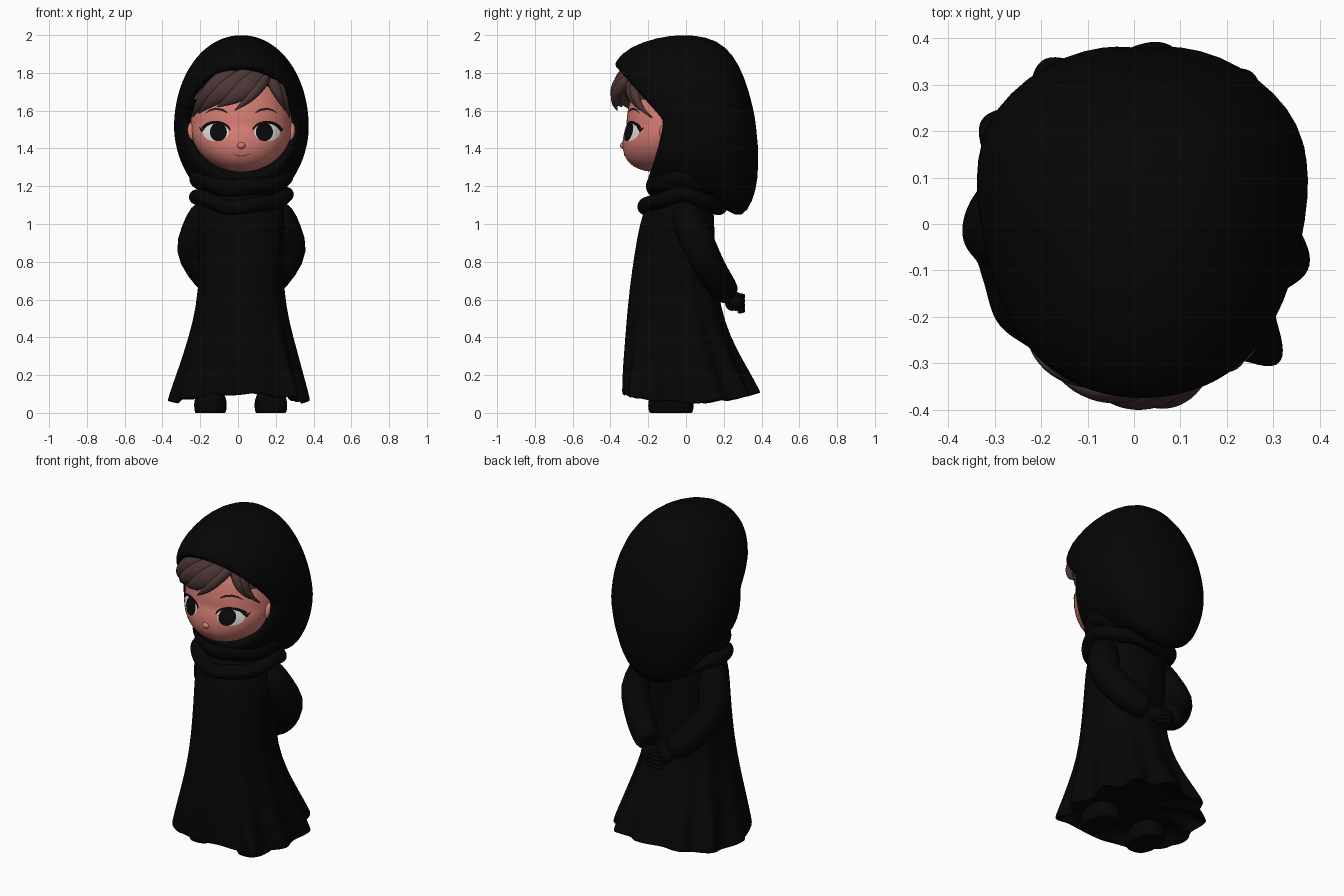
import bpy, bmesh, math
from mathutils import Vector

if "Cube" in bpy.data.objects:
    bpy.data.objects.remove(bpy.data.objects["Cube"])

CX = 0.018  # the figure leans very slightly to +x


def material(name, r, g, b):
    m = bpy.data.materials.new(name)
    m.diffuse_color = (r, g, b, 1)
    m.use_nodes = True
    m.node_tree.nodes["Principled BSDF"].inputs["Base Color"].default_value = m.diffuse_color
    return m


CLOTH = material("black cloth", 0.0018, 0.0018, 0.0018)
SKIN = material("skin", 0.66, 0.20, 0.17)
HAIR = material("brown hair", 0.072, 0.038, 0.036)
WHITE = material("eye white", 0.75, 0.72, 0.70)
PUPIL = material("eye black", 0.003, 0.003, 0.003)
BROW = material("dark brown", 0.02, 0.009, 0.008)
LIP = material("lip red", 0.28, 0.05, 0.04)


def finish(name, bm, mat, sub=0, front=False):
    bmesh.ops.recalc_face_normals(bm, faces=bm.faces[:])
    if front:  # open plates must face forward
        bm.normal_update()
        if sum(f.normal.y * f.calc_area() for f in bm.faces) > 0:
            bmesh.ops.reverse_faces(bm, faces=bm.faces[:])
    me = bpy.data.meshes.new(name)
    bm.to_mesh(me)
    bm.free()
    for p in me.polygons:
        p.use_smooth = True
    me.materials.append(mat)
    ob = bpy.data.objects.new(name, me)
    bpy.context.collection.objects.link(ob)
    if sub:
        ob.modifiers.new("smooth", "SUBSURF").levels = sub
        ob.modifiers["smooth"].render_levels = sub


def loft(name, rings, mat, closed=False, wrap=True, caps=True, sub=0, front=False):
    """Skin a list of point rings; closed joins last ring to first."""
    bm = bmesh.new()
    vs = [[bm.verts.new(p) for p in r] for r in rings]
    n, k = len(vs), len(vs[0])
    for i in range(n if closed else n - 1):
        for j in range(k if wrap else k - 1):
            a, b, j2 = vs[i], vs[(i + 1) % n], (j + 1) % k
            bm.faces.new((a[j], a[j2], b[j2], b[j]))
    if caps and not closed and wrap:
        for r in (vs[0], vs[-1]):
            c = bm.verts.new(sum((v.co for v in r), Vector()) / k)
            for j in range(k):
                bm.faces.new((r[j], r[(j + 1) % k], c))
    finish(name, bm, mat, sub, front)


def tube(name, path, radii, mat, ref=(0, 1, 0), closed=False, seg=14, sub=1):
    """Tube along a path; radii are (across, along ref) pairs."""
    P = [Vector(p) for p in path]
    n, rings = len(P), []
    for i, p in enumerate(P):
        t = P[(i + 1) % n] - P[i - 1] if closed else P[min(i + 1, n - 1)] - P[max(i - 1, 0)]
        t.normalize()
        side = t.cross(Vector(ref)).normalized()
        nor = side.cross(t)
        ra, rb = radii[i]
        rings.append([p + side * ra * math.cos(q) + nor * rb * math.sin(q)
                      for q in (2 * math.pi * j / seg for j in range(seg))])
    loft(name, rings, mat, closed=closed, sub=sub)


def ellipsoid(name, c, r, mat, shape=None, u=40, v=24):
    bm = bmesh.new()
    bmesh.ops.create_uvsphere(bm, u_segments=u, v_segments=v, radius=1)
    for w in bm.verts:
        w.co = shape(w.co) if shape else Vector([c[i] + r[i] * w.co[i] for i in range(3)])
    finish(name, bm, mat)


def spow(v, p):
    return math.copysign(abs(v) ** p, v)


# Robe: (z, half width, front y, back y, fold depth), starting inside the hem
robe = [(0.12, 0.25, -0.26, 0.24, 0.0), (0.09, 0.31, -0.30, 0.31, 0.012), (0.058, 0.345, -0.325, 0.36, 0.022),
        (0.05, 0.358, -0.337, 0.375, 0.025), (0.08, 0.355, -0.337, 0.365, 0.024), (0.20, 0.325, -0.335, 0.315, 0.017),
        (0.32, 0.295, -0.327, 0.26, 0.011), (0.48, 0.252, -0.316, 0.20, 0.007), (0.65, 0.225, -0.30, 0.165, 0.004),
        (0.85, 0.222, -0.272, 0.15, 0.002), (1.0, 0.23, -0.245, 0.15, 0.001), (1.09, 0.225, -0.215, 0.145, 0),
        (1.15, 0.18, -0.18, 0.13, 0), (1.25, 0.13, -0.13, 0.11, 0)]
rings = []
for z, rx, yf, yb, d in robe:
    ring = []
    low = max(0, 1 - z / 0.45)
    e = 0.92 - 0.08 * low
    for j in range(110):
        a = 2 * math.pi * j / 110 - math.pi
        c, s = math.cos(a), math.sin(a)
        wave = math.cos(11 * (a - 0.35))
        calm = 0.25 if -2.9 < a < -1.0 else 1  # the front left hangs smoother
        k = 1 + d / 0.36 * calm * wave + 0.14 * low * math.exp(-((a + 0.83) / 0.16) ** 2)
        ring.append((CX * min(1, 0.3 + z / 0.5) + rx * k * spow(c, e),
                     (yf + yb) / 2 + (yb - yf) / 2 * k * spow(s, e),
                     z + low * (0.05 * s * s + 0.008 * wave)))
    rings.append(ring)
loft("robe", rings, CLOTH, sub=1)

# Scarf: two rolled rings around the neck
for name, rx, ry, yc, z0, dip, rr in (("scarf_lower", 0.235, 0.195, -0.02, 1.15, 0.06, (0.045, 0.042)),
                                      ("scarf_upper", 0.21, 0.125, -0.02, 1.25, 0.05, (0.07, 0.065))):
    path = []
    for j in range(40):
        a = 2 * math.pi * j / 40
        path.append((CX + rx * math.cos(a), yc + ry * math.sin(a),
                     z0 - dip * math.sin(a) ** 2 + 0.008 * math.cos(5 * a)))
    tube(name, path, [rr] * 40, CLOTH, ref=(0, 0, 1), closed=True)

# Hood: (half width, z top, z middle, z bottom, y top, y middle, y bottom), from face opening to back
hood = [(0.24, 1.78, 1.55, 1.30, -0.22, -0.04, -0.10), (0.272, 1.815, 1.55, 1.27, -0.34, -0.10, -0.18),
        (0.29, 1.83, 1.55, 1.255, -0.375, -0.125, -0.20), (0.305, 1.86, 1.55, 1.235, -0.38, -0.115, -0.20),
        (0.335, 1.94, 1.55, 1.20, -0.30, -0.06, -0.17), (0.353, 1.99, 1.53, 1.17, -0.15, 0.02, -0.11),
        (0.36, 2.005, 1.52, 1.15, -0.02, 0.10, 0.0), (0.35, 1.993, 1.49, 1.12, 0.11, 0.18, 0.12),
        (0.317, 1.945, 1.47, 1.07, 0.21, 0.25, 0.22), (0.25, 1.84, 1.45, 1.025, 0.285, 0.315, 0.295),
        (0.17, 1.70, 1.42, 1.12, 0.335, 0.362, 0.355), (0.08, 1.55, 1.40, 1.24, 0.37, 0.384, 0.382)]
rings = []
for w, zt, zm, zb, yt, ym, yb in hood:
    ring = []
    for j in range(48):
        a = 2 * math.pi * j / 48
        c, s = math.cos(a), math.sin(a)
        up = c > 0
        ring.append((CX + w * spow(s, 0.97 if up else 0.8),
                     ym + ((yt if up else yb) - ym) * abs(c) ** (1.0 if up else 1.4),
                     zm + ((zt - zm) if up else (zm - zb)) * c))
    rings.append(ring)
loft("hood", rings, CLOTH, sub=1)

# Arms: sleeves bent behind the back, with clasped gloved hands
for s, tag in ((-1, "left"), (1, "right")):
    path = [(0.15, -0.01, 1.10), (0.20, 0.0, 1.05), (0.23, 0.035, 0.96), (0.272, 0.08, 0.865),
            (0.215, 0.125, 0.765), (0.15, 0.175, 0.69), (0.085, 0.215, 0.635), (0.075, 0.22, 0.63)]
    rad = [0.06, 0.085, 0.092, 0.09, 0.086, 0.08, 0.074, 0.05]
    tube("sleeve_" + tag, [(CX + s * x, y, z) for x, y, z in path], [(r, r) for r in rad], CLOTH, seg=18)
    ellipsoid("hand_" + tag, (CX + s * 0.035, 0.255 + 0.01 * s, 0.59), (0.06, 0.04, 0.05), CLOTH, u=20, v=12)
    for i in range(4):
        z = 0.625 - 0.024 * i
        p = [(CX + s * 0.04, 0.27, z), (CX, 0.305 + 0.008 * s, z - 0.006), (CX - s * 0.04, 0.295, z - 0.015),
             (CX - s * 0.055, 0.275, z - 0.02)]
        tube("finger_%s_%d" % (tag, i + 1), p, [(r, r) for r in (0.012, 0.014, 0.013, 0.008)], CLOTH,
             ref=(0, 0, 1), seg=8)

    # Shoes with flat soles
    x0 = 0.014 + s * 0.16

    def shoe(v, x0=x0):
        return Vector((x0 + 0.086 * spow(v.x, 0.8), -0.08 + 0.12 * spow(v.y, 0.8),
                       max(0.0, 0.04 + 0.09 * spow(v.z, 0.9))))
    ellipsoid("shoe_" + tag, None, None, CLOTH, shape=shoe)


# Head: rounded, with full cheeks and a forward chin
def head_shape(v):
    return Vector((CX + 0.272 * v.x, -0.03 + 0.285 * spow(v.y, 0.8) - 0.10 * max(0, -v.z),
                   1.52 + (0.33 if v.z > 0 else 0.245) * v.z))


def face_y(x, z):
    w = (z - 1.52) / (0.33 if z > 1.52 else 0.245)
    q = max(0.0, 1 - ((x - CX) / 0.272) ** 2 - w * w)
    return -0.03 - 0.285 * q ** 0.4 - 0.10 * max(0, -w)


def hair_y(x, z):
    q = max(0.0, 1 - ((x - CX) / 0.30) ** 2 - ((z - 1.63) / 0.26) ** 2)
    return -0.03 - 0.345 * q ** 0.5


ellipsoid("head", None, None, SKIN, shape=head_shape, u=64, v=48)
ellipsoid("nose", (CX, face_y(CX, 1.415) + 0.006, 1.415), (0.022, 0.02, 0.018), SKIN, u=20, v=12)


def disc(name, cx, cz, rx, rz, lift, mat):
    """Thin elliptical plate following the face."""
    rings = []
    for i in (0.02, 0.2, 0.4, 0.6, 0.8, 1):
        ring = []
        for j in range(32):
            a = 2 * math.pi * j / 32
            x, z = cx + rx * i * math.cos(a), cz + rz * i * math.sin(a)
            ring.append((x, face_y(x, z) - lift, z))
        rings.append(ring)
    loft(name, rings, mat, caps=False, front=True)


def strip(name, s, pts, widths, lift, mat):
    """Painted stroke on the face; pts are (x from centre, z)."""
    rows, n = [], len(pts)
    for i in range(n):
        a, b = pts[max(i - 1, 0)], pts[min(i + 1, n - 1)]
        d = Vector((b[0] - a[0], b[1] - a[1])).normalized()
        row = []
        for e in (-0.5, 0, 0.5):
            x = CX + s * (pts[i][0] - d.y * widths[i] * e)
            z = pts[i][1] + d.x * widths[i] * e
            row.append((x, face_y(x, z) - lift, z))
        rows.append(row)
    loft(name, rows, mat, wrap=False, front=True)


# Eyes, lashes, brows and ears
for s, tag in ((-1, "left"), (1, "right")):
    disc("eye_white_" + tag, CX + s * 0.136, 1.486, 0.068, 0.048, 0.003, WHITE)
    disc("iris_" + tag, CX + s * 0.122, 1.487, 0.045, 0.049, 0.006, PUPIL)
    arc = [(0.134 + 0.076 * math.cos(t), 1.486 + 0.053 * math.sin(t))
           for t in (math.pi * (0.95 - 0.9 * i / 12) for i in range(13))]
    strip("lash_" + tag, s, arc + [(0.224, 1.512)],
          [0.003] + [0.010 + 0.0008 * i for i in range(12)] + [0.002], 0.007, PUPIL)
    brow = [(0.075, 1.590), (0.10, 1.604), (0.135, 1.610), (0.165, 1.603), (0.19, 1.586)]
    strip("brow_" + tag, s, brow, [0.007, 0.012, 0.012, 0.009, 0.002], 0.004, BROW)
    ellipsoid("ear_" + tag, (CX + s * 0.266, -0.105, 1.485), (0.024, 0.035, 0.052), SKIN, u=20, v=14)

# Smiling mouth
strip("mouth", 1, [(-0.052 + 0.013 * i, 1.36 + 0.016 * ((i - 4) / 4) ** 2) for i in range(9)],
      [0.002, 0.004, 0.006, 0.007, 0.007, 0.007, 0.006, 0.004, 0.002], 0.003, LIP)

# Hair: a shell under the hood with a notch at the parting
rows = []
for i in range(41):
    x = CX - 0.25 + 0.50 * i / 40
    z1 = 1.55 + 0.30 * math.sqrt(1 - ((x - CX) / 0.285) ** 2)
    z0 = min(z1 - 0.01, 1.66 + 0.08 * math.exp(-((x - 0.15) / 0.045) ** 2))
    rows.append([(x, hair_y(x, z0 + (z1 - z0) * k / 12), z0 + (z1 - z0) * k / 12) for k in range(13)])
loft("hair_shell", rows, HAIR, wrap=False, front=True)

# Fringe locks swept from the parting, (x, z) paths
locks = [[(0.08, 1.84), (-0.07, 1.78), (-0.19, 1.69), (-0.24, 1.565)],
         [(0.13, 1.83), (0.0, 1.75), (-0.12, 1.68), (-0.21, 1.585)],
         [(0.15, 1.82), (0.07, 1.735), (-0.02, 1.67), (-0.11, 1.62)],
         [(0.17, 1.82), (0.125, 1.735), (0.065, 1.66), (-0.02, 1.60)],
         [(0.16, 1.83), (0.20, 1.76), (0.245, 1.67), (0.275, 1.56)],
         [(0.15, 1.83), (0.185, 1.755), (0.215, 1.68), (0.25, 1.60)]]
for i, lock in enumerate(locks):
    path, rad = [], []
    wide = 0.058 if i < 3 else 0.033
    for k in range(13):
        t = k / 12
        b = [(1 - t) ** 3, 3 * t * (1 - t) ** 2, 3 * t * t * (1 - t), t ** 3]
        x = sum(b[m] * lock[m][0] for m in range(4))
        z = sum(b[m] * lock[m][1] for m in range(4))
        path.append((x, hair_y(x, z) - 0.016 + 0.022 * t * t, z))
        f = max(0.06, math.sin(math.pi * (0.25 + 0.74 * t)))
        rad.append((wide * f, 0.034 * f))
    tube("hair_lock_%d" % (i + 1), path, rad, HAIR, seg=12)
